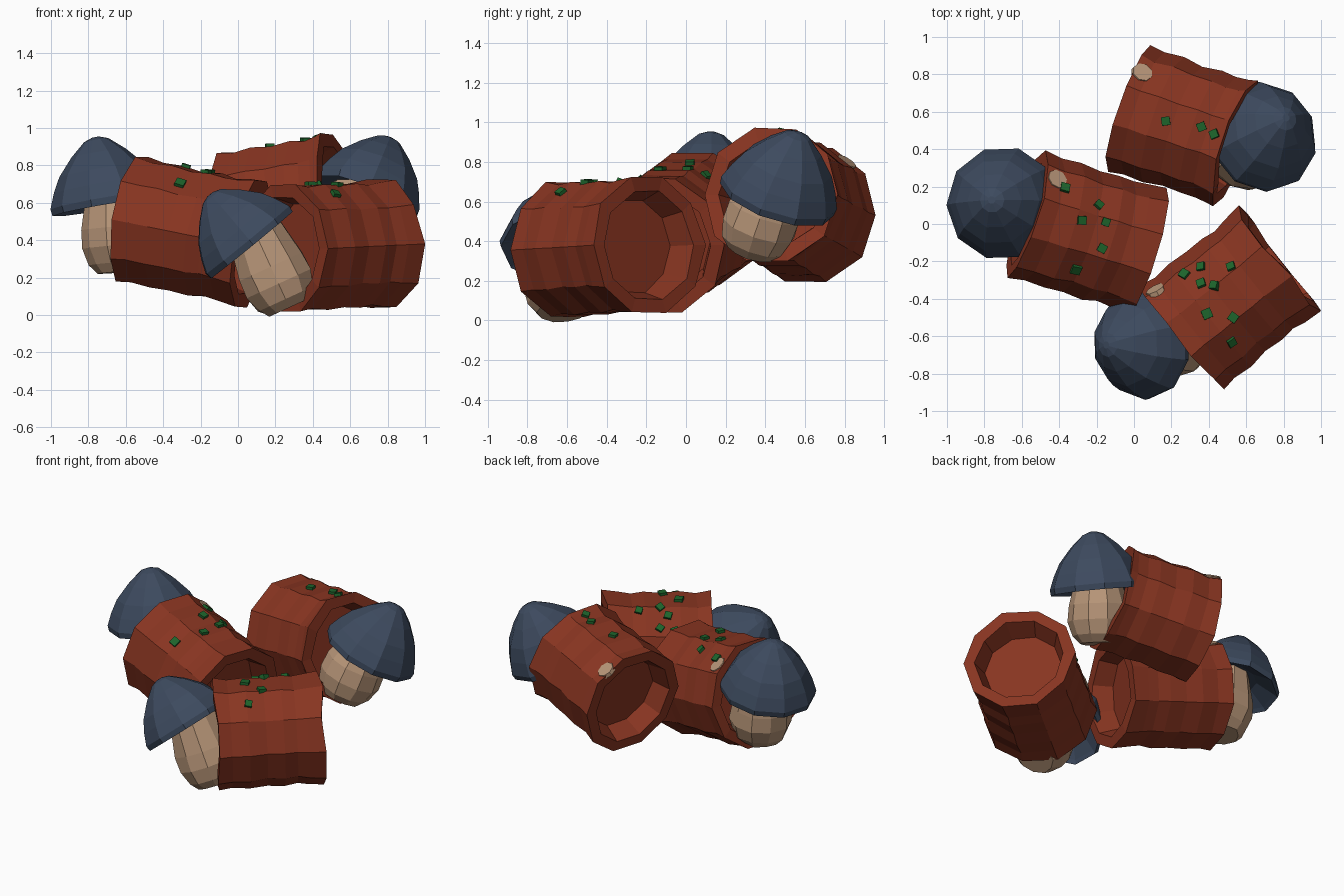
import bpy, bmesh, math, random
from mathutils import Vector, Matrix
from mathutils.bvhtree import BVHTree

if "Cube" in bpy.data.objects:
    bpy.data.objects.remove(bpy.data.objects["Cube"])

random.seed(4)


def material(name, rgb):
    m = bpy.data.materials.new(name)
    m.diffuse_color = (*rgb, 1)
    m.use_nodes = True
    m.node_tree.nodes["Principled BSDF"].inputs["Base Color"].default_value = m.diffuse_color
    return m


BARK = material("red_brown_bark", (0.245, 0.035, 0.015))
CAP = material("slate_blue_cap", (0.046, 0.068, 0.112))
STEM = material("tan_stem", (0.48, 0.305, 0.19))
MOSS = material("green_moss", (0.012, 0.125, 0.024))


def frame(origin, axis):
    """Matrix whose local z runs along axis and local x stays horizontal."""
    z = Vector(axis).normalized()
    x = Vector((0, 0, 1)).cross(z)
    x = x.normalized() if x.length > 1e-4 else Vector((1, 0, 0))
    y = z.cross(x)
    m = Matrix((x, y, z)).transposed().to_4x4()
    m.translation = Vector(origin)
    return m


def finish(bm, name, mat):
    bmesh.ops.recalc_face_normals(bm, faces=bm.faces)
    me = bpy.data.meshes.new(name)
    bm.to_mesh(me)
    me.materials.append(mat)
    ob = bpy.data.objects.new(name, me)
    bpy.context.collection.objects.link(ob)
    return ob


def lathe(profile, mat4, sides=10, r_jit=0.0, end_jit=0.0):
    """Flat-sided turned shape; profile holds (height, radius)."""
    bm = bmesh.new()
    hs = [p[0] for p in profile]
    ends = {h: [random.uniform(-end_jit, end_jit) for _ in range(sides)]
            for h in (min(hs), max(hs))}
    rings = []
    for h, r in profile:
        ring = []
        for k in range(sides):
            a = 2 * math.pi * k / sides
            rr = r + random.uniform(-r_jit, r_jit)
            hh = h + ends.get(h, [0] * sides)[k]
            ring.append(bm.verts.new(mat4 @ Vector((rr * math.cos(a), rr * math.sin(a), hh))))
        rings.append(ring)
    for lo, hi in zip(rings, rings[1:]):
        for k in range(sides):
            j = (k + 1) % sides
            bm.faces.new((lo[k], lo[j], hi[j], hi[k]))
    bm.faces.new(rings[0][::-1])
    bm.faces.new(rings[-1])
    return bm


def hollow_log(name, a, b):
    """Log with a recess at both ends; returns a tree for placing details."""
    a, b = Vector(a), Vector(b)
    n = (b - a).length
    outer = [(0, .357), (.09, .343), (.2, .35), (.31, .338), (.42, .346),
             (.5, .337), (.57, .345), (n, .358)]
    profile = [(.13, .245), (0, .285)] + outer + [(n, .285), (n - .13, .245)]
    bm = lathe(profile, frame(a, b - a), r_jit=.005, end_jit=.015)
    finish(bm, name, BARK)
    tree = BVHTree.FromBMesh(bm)
    bm.free()
    return tree


def mushroom(name, rim, axis, base, top, s=1.0):
    base, top = Vector(base), Vector(top)
    # barrel-shaped stem, set off-centre towards the log
    n = (top - base).length + .05
    stem = [(0, .12), (.05, .165), (.14, .195), (.24, .19), (n, .155)]
    finish(lathe(stem, frame(base, top - base), r_jit=.006), name + "_stem", STEM)
    # domed cap with a hollowed underside
    cap = [(.05, .15), (-.005, .27), (-.02, .295), (.015, .30), (.09, .268),
           (.165, .225), (.25, .145), (.315, .065), (.33, .02)]
    cap = [(h * s, r * (1 + (s - 1) * .2)) for h, r in cap]
    finish(lathe(cap, frame(rim, axis)), name + "_cap", CAP)


def on_top(tree, x, y):
    """Matrix standing on the log surface under (x, y)."""
    hit, normal, _, _ = tree.ray_cast(Vector((x, y, 3)), Vector((0, 0, -1)))
    return frame(hit, normal) if hit else None


LOGS = {
    "left": dict(
        ends=((-.57, .05, .51), (.07, -.145, .38)),
        shroom=((-.70, .11, .60), (-.17, .05, .98), (-.625, .09, .23), (-.655, .10, .60), 1.08),
        knot=(-.41, .24),
        moss=[(-.37, .19), (-.19, .10), (-.28, .02), (-.15, .01), (-.17, -.13), (-.31, -.24)]),
    "back": dict(
        ends=((-.03, .62, .53), (.54, .43, .635)),
        shroom=((.685, .465, .63), (.36, .29, .89), (.555, .325, .34), (.64, .42, .62), 1.08),
        knot=(.045, .81),
        moss=[(.17, .55), (.36, .52), (.43, .48)]),
    "right": dict(
        ends=((.25, -.61, .355), (.775, -.19, .38)),
        shroom=((.06, -.64, .39), (-.63, -.02, .77), (.275, -.63, .04), (.11, -.63, .40), 1.0),
        knot=(.115, -.35),
        moss=[(.27, -.27), (.36, -.23), (.52, -.23), (.36, -.32), (.43, -.33),
              (.39, -.48), (.53, -.50), (.52, -.63)]),
}

for side, d in LOGS.items():
    tree = hollow_log(side + "_log", *d["ends"])
    mushroom(side + "_mushroom", *d["shroom"])
    # pale knot on the bark
    m = on_top(tree, *d["knot"])
    if m:
        finish(lathe([(-.02, .06), (.006, .055)], m, sides=8), side + "_knot", STEM)
    # moss clumps
    bm = bmesh.new()
    for x, y in d["moss"]:
        m = on_top(tree, x, y)
        if m:
            w = random.uniform(.042, .055)
            bmesh.ops.create_cube(bm, size=1, matrix=m @ Matrix.Rotation(
                random.uniform(0, 1.5), 4, 'Z') @ Matrix.Diagonal((w, w, .035, 1)))
    finish(bm, side + "_moss", MOSS)
